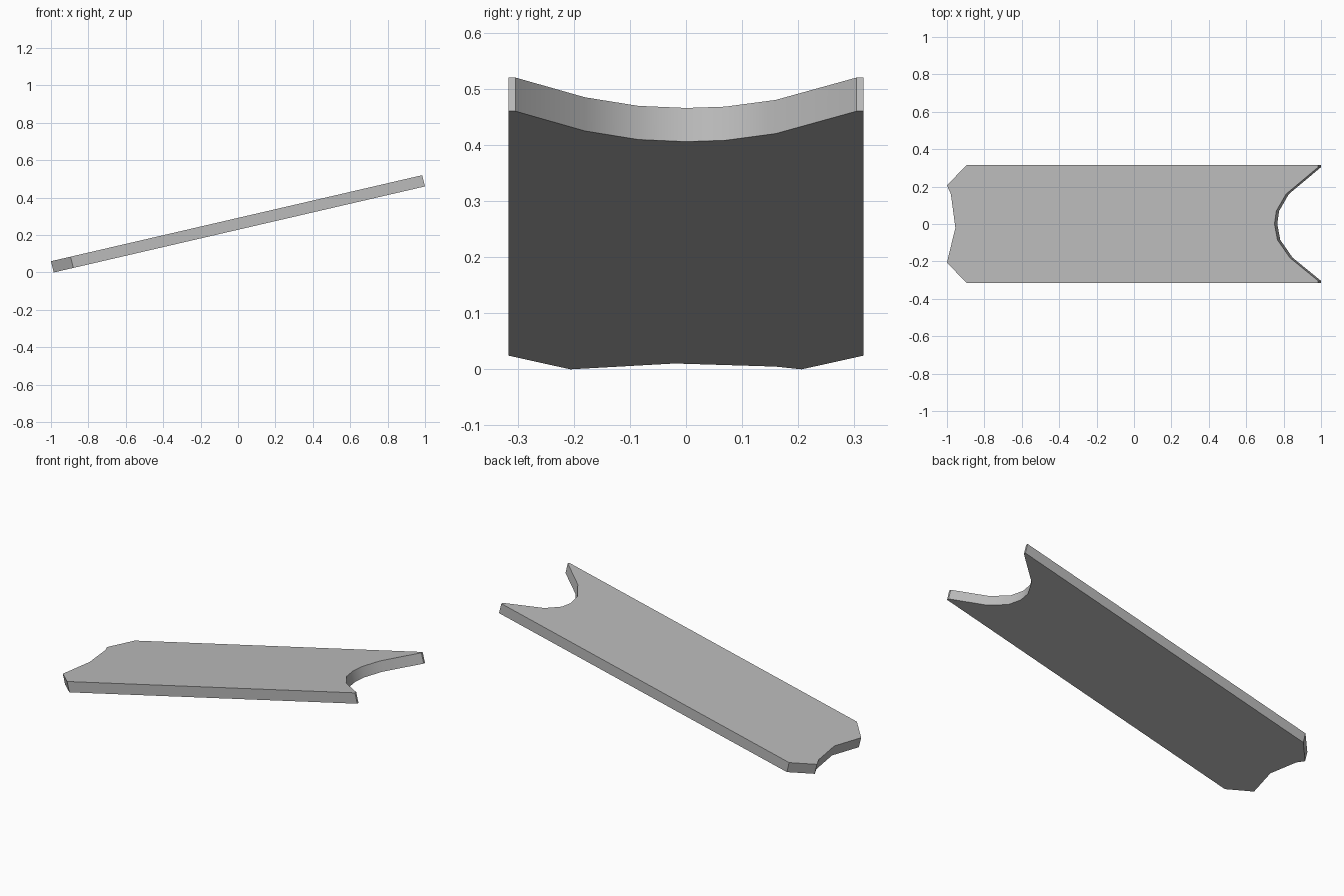
import bpy, bmesh
from mathutils import Vector

if "Cube" in bpy.data.objects:
    bpy.data.objects.remove(bpy.data.objects["Cube"], do_unlink=True)

grey = bpy.data.materials.new("plain_grey")
grey.use_nodes = True
color = (0.5, 0.5, 0.5, 1)
grey.diffuse_color = color
grey.node_tree.nodes["Principled BSDF"].inputs["Base Color"].default_value = color

# Outline of the underside: chamfered low end, scooped high end
low_end = [(-0.88, 0.316), (-0.985, 0.206), (-0.964, 0.16), (-0.94, -0.02),
           (-0.985, -0.206), (-0.88, -0.316)]
high_end = [(1.0, -0.316), (1.0, -0.304), (0.848, -0.18), (0.782, -0.085),
            (0.766, 0.0), (0.776, 0.07), (0.828, 0.16), (1.0, 0.304), (1.0, 0.316)]
slope = 0.46 / 1.985
thickness = Vector((-0.015, 0, 0.06))

# Sloping board, extruded square to its face
bm = bmesh.new()
verts = [bm.verts.new((x, y, (x + 0.985) * slope)) for x, y in low_end + high_end]
face = bm.faces.new(verts)
top = bmesh.ops.extrude_face_region(bm, geom=[face], use_keep_orig=True)["geom"]
bmesh.ops.translate(bm, vec=thickness, verts=[v for v in top if isinstance(v, bmesh.types.BMVert)])
bmesh.ops.recalc_face_normals(bm, faces=bm.faces)

mesh = bpy.data.meshes.new("sloping_board")
bm.to_mesh(mesh)
bm.free()
mesh.materials.append(grey)
board = bpy.data.objects.new("sloping_board", mesh)
bpy.context.collection.objects.link(board)

# Soft scoop, crisp edges
bpy.context.view_layer.objects.active = board
board.select_set(True)
bpy.ops.object.shade_smooth_by_angle(angle=0.5)
